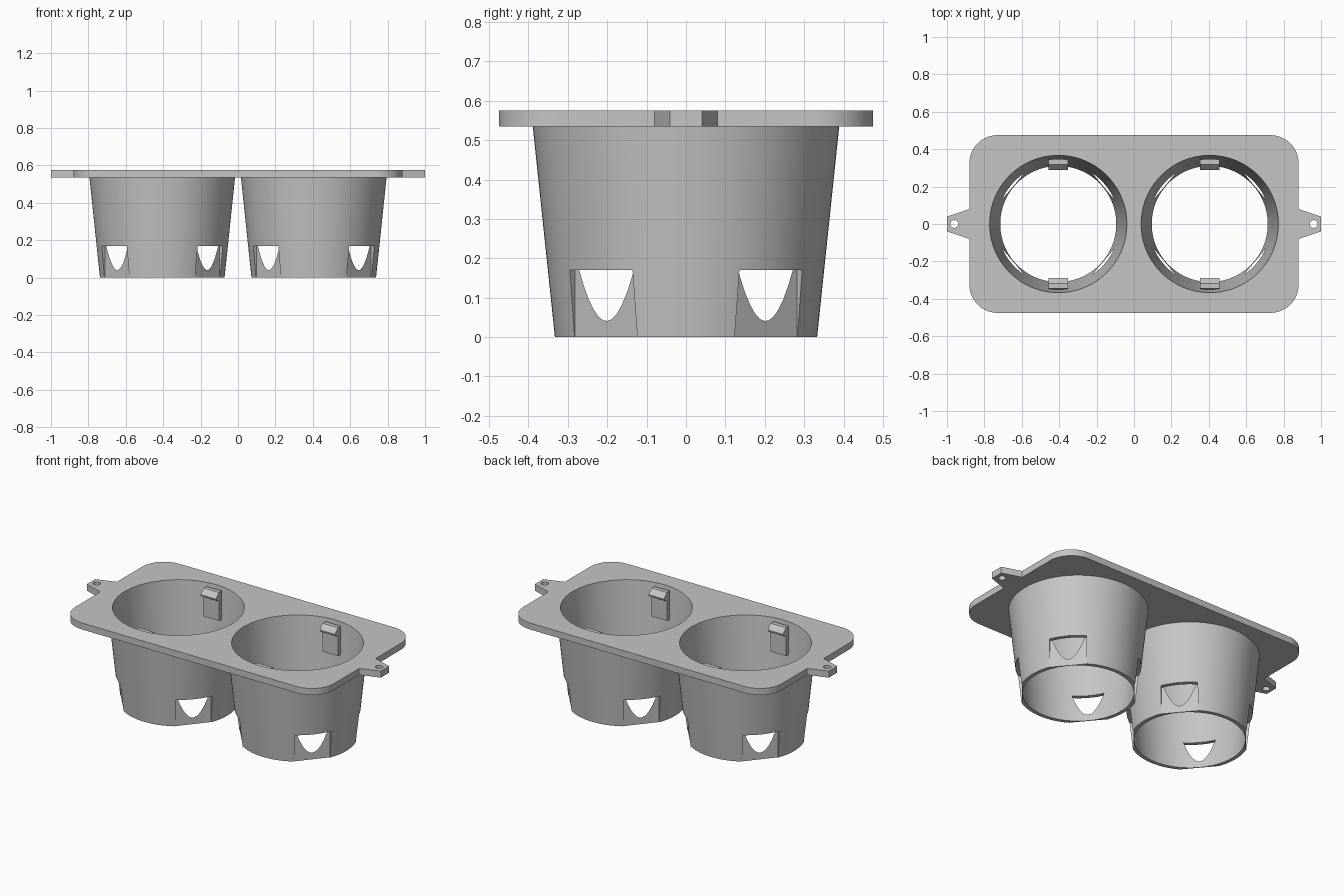
import bpy, bmesh
from math import sin, cos, pi, radians
from mathutils import Matrix, Vector

if "Cube" in bpy.data.objects:
    bpy.data.objects.remove(bpy.data.objects["Cube"])

CUP_X = 0.405
PLATE_LOW, PLATE_TOP = 0.535, 0.575
SEGMENTS = 128

grey = bpy.data.materials.new("plain grey")
grey.use_nodes = True
grey.diffuse_color = (0.56, 0.56, 0.56, 1)
grey.node_tree.nodes["Principled BSDF"].inputs["Base Color"].default_value = grey.diffuse_color


def inner_radius(z):
    return 0.31 + 0.099 * z


def outer_radius(z):
    return 0.333 + 0.105 * z


def make_object(name, bm):
    bmesh.ops.recalc_face_normals(bm, faces=bm.faces)
    mesh = bpy.data.meshes.new(name)
    bm.to_mesh(mesh)
    bm.free()
    obj = bpy.data.objects.new(name, mesh)
    bpy.context.collection.objects.link(obj)
    mesh.materials.append(grey)
    return obj


def extrude_outline(bm, points, direction):
    """Solid prism from a closed outline of 3D points."""
    face = bm.faces.new([bm.verts.new(p) for p in points])
    moved = bmesh.ops.extrude_face_region(bm, geom=[face], use_keep_orig=True)["geom"]
    verts = [v for v in moved if isinstance(v, bmesh.types.BMVert)]
    bmesh.ops.translate(bm, verts=verts, vec=direction)


def add_frustum(bm, x, z0, z1, r0, r1, segments):
    place = Matrix.Translation((x, 0, (z0 + z1) / 2))
    bmesh.ops.create_cone(bm, cap_ends=True, segments=segments, radius1=r0,
                          radius2=r1, depth=z1 - z0, matrix=place)


def cut(obj, cutter):
    cutter.hide_render = True
    mod = obj.modifiers.new("cut", "BOOLEAN")
    mod.operation, mod.solver, mod.object = "DIFFERENCE", "EXACT", cutter
    bpy.ops.object.select_all(action="DESELECT")
    bpy.context.view_layer.objects.active = obj
    obj.select_set(True)
    bpy.ops.object.modifier_apply(modifier=mod.name)
    bpy.data.objects.remove(cutter)


def smooth(obj):
    bpy.ops.object.select_all(action="DESELECT")
    bpy.context.view_layer.objects.active = obj
    obj.select_set(True)
    bpy.ops.object.shade_smooth_by_angle(angle=radians(25))


# Top plate: rounded rectangle with a tapered screw tab at each end
half_x, half_y, corner = 0.88, 0.475, 0.15
tab = [(half_x, -0.08), (1.0, -0.04), (1.0, 0.04), (half_x, 0.08)]
arc = [(half_x - corner + corner * cos(a), half_y - corner + corner * sin(a))
       for a in (i * pi / 32 for i in range(17))]
right_half = [(x, -y) for x, y in reversed(arc)] + tab + arc
outline = right_half + [(-x, -y) for x, y in right_half]
bm = bmesh.new()
extrude_outline(bm, [(x, y, PLATE_LOW) for x, y in outline],
                Vector((0, 0, PLATE_TOP - PLATE_LOW)))
plate = make_object("top_plate", bm)

# Cup openings and screw holes
bm = bmesh.new()
low, high = PLATE_LOW - 0.1, PLATE_TOP + 0.1
for side in (-1, 1):
    add_frustum(bm, side * CUP_X, low, high, inner_radius(low), inner_radius(high), SEGMENTS)
    add_frustum(bm, side * 0.96, low, high, 0.021, 0.021, 32)
cut(plate, make_object("plate_cutter", bm))
smooth(plate)


def make_cup(name, x):
    # Tapered open tube
    bm = bmesh.new()
    profile = [(inner_radius(0), 0), (outer_radius(0), 0),
               (outer_radius(PLATE_LOW), PLATE_LOW), (inner_radius(PLATE_LOW), PLATE_LOW)]
    rings = []
    for r, z in profile:
        angles = (2 * pi * i / SEGMENTS for i in range(SEGMENTS))
        rings.append([bm.verts.new((x + r * cos(a), r * sin(a), z)) for a in angles])
    for k, ring in enumerate(rings):
        after = rings[(k + 1) % len(rings)]
        for i in range(SEGMENTS):
            j = (i + 1) % SEGMENTS
            bm.faces.new((ring[i], ring[j], after[j], after[i]))
    cup = make_object(name, bm)

    # Four flat pockets that break through the wall as curved windows
    bm = bmesh.new()
    for angle in (40, 140, 220, 320):
        place = (Matrix.Translation((x, 0, 0)) @ Matrix.Rotation(radians(angle), 4, "Z")
                 @ Matrix.Translation((0.364, 0, 0.06)) @ Matrix.Diagonal((0.1, 0.208, 0.22, 1)))
        bmesh.ops.create_cube(bm, size=1, matrix=place)
    cut(cup, make_object("pocket_cutter", bm))
    smooth(cup)


def make_clip(name, x, facing):
    # Upright spring tab with a hooked top, standing off the wall
    profile = [(0.355, 0.385), (0.345, 0.42), (0.345, 0.56), (0.318, 0.56),
               (0.29, 0.53), (0.29, 0.522), (0.318, 0.505), (0.318, 0.385)]
    bm = bmesh.new()
    extrude_outline(bm, [(x - 0.052, facing * r, z) for r, z in profile],
                    Vector((0.104, 0, 0)))
    make_object(name, bm)


for side, label in ((1, "left"), (-1, "right")):
    make_cup(label + "_cup", side * CUP_X)
    for facing, end in ((-1, "front"), (1, "back")):
        make_clip(f"{label}_{end}_clip", side * CUP_X, facing)
